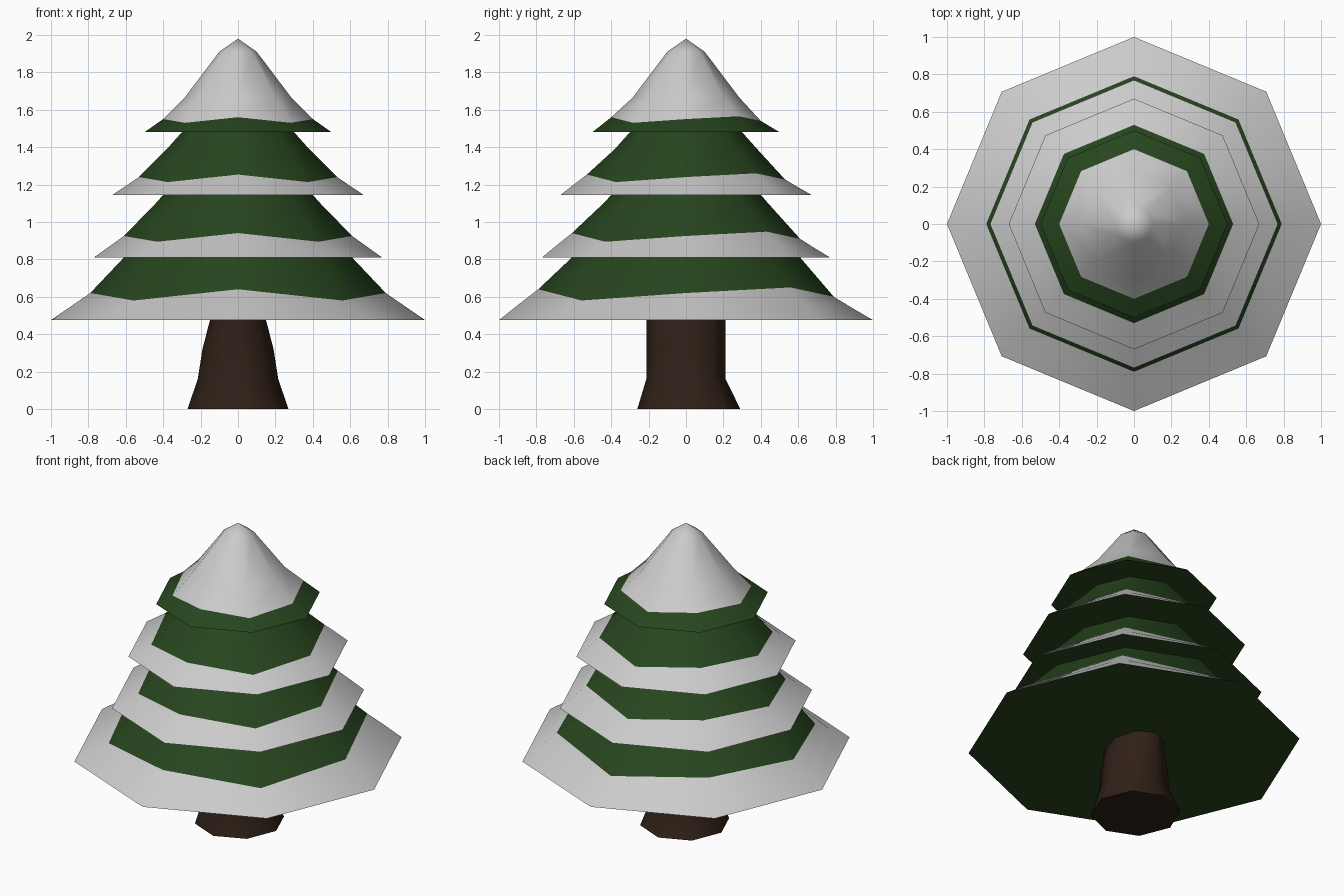
import bpy, bmesh, math

if "Cube" in bpy.data.objects:
    bpy.data.objects.remove(bpy.data.objects["Cube"])

SIDES = 8
# height wobble of the snow line around the tree, starting at +x, counter-clockwise
WOBBLE = [0.0, 0.03, -0.02, 0.03, 0.0, -0.04, 0.02, -0.04]


def material(name, rgb):
    m = bpy.data.materials.new(name)
    m.diffuse_color = (*rgb, 1)
    m.use_nodes = True
    m.node_tree.nodes["Principled BSDF"].inputs["Base Color"].default_value = m.diffuse_color
    return m


green = material("needle_green", (0.02, 0.06, 0.013))
brown = material("bark_brown", (0.03, 0.015, 0.009))
white = material("snow_white", (0.8, 0.8, 0.8))


def ring(rx, z, ry=None, cy=0.0, wobble=0.0):
    """One eight-sided ring of points."""
    ry = rx if ry is None else ry
    pts = []
    for i in range(SIDES):
        a = math.tau * i / SIDES
        pts.append((rx * math.cos(a), cy + ry * math.sin(a), z + wobble * WOBBLE[i]))
    return pts


def loft(name, rings, mat, cap_bottom=False, cap_top=False, tip=None):
    """Skin a stack of rings, optionally closed by caps or a tip point."""
    bm = bmesh.new()
    loops = [[bm.verts.new(p) for p in r] for r in rings]
    for lo, hi in zip(loops, loops[1:]):
        for i in range(SIDES):
            j = (i + 1) % SIDES
            bm.faces.new((lo[i], lo[j], hi[j], hi[i]))
    if cap_bottom:
        bm.faces.new(loops[0][::-1])
    if cap_top:
        bm.faces.new(loops[-1])
    if tip is not None:
        t = bm.verts.new((0, 0, tip))
        for i in range(SIDES):
            bm.faces.new((loops[-1][i], loops[-1][(i + 1) % SIDES], t))
    mesh = bpy.data.meshes.new(name)
    bm.to_mesh(mesh)
    bm.free()
    mesh.materials.append(mat)
    ob = bpy.data.objects.new(name, mesh)
    bpy.context.collection.objects.link(ob)
    bpy.ops.object.select_all(action='DESELECT')
    ob.select_set(True)
    bpy.context.view_layer.objects.active = ob
    bpy.ops.object.shade_smooth_by_angle(angle=math.radians(60))
    return ob


# trunk, flared at the foot and narrowing sideways
loft("trunk", [ring(0.27, 0, 0.275, 0.015), ring(0.215, 0.16, 0.212),
               ring(0.19, 0.32, 0.212), ring(0.15, 0.475, 0.212)],
     brown, cap_bottom=True)

# lower tiers: rim radius, rim z, snow line radius, snow line z, points above
tiers = [
    (1.00, 0.475, 0.79, 0.62, [(0.61, 0.81)]),
    (0.77, 0.81, 0.61, 0.925, [(0.43, 1.11), (0.40, 1.145)]),
    (0.67, 1.145, 0.53, 1.24, [(0.38, 1.39), (0.30, 1.48)]),
]
inner = None
for n, (r, z, sr, sz, upper) in enumerate(tiers, 1):
    line = ring(sr, sz, wobble=sr / 0.79)
    middle = ring((r + sr) / 2, (z + sz) / 2, wobble=sr / 1.4)
    loft(f"snow_band_{n}", [ring(r, z), middle, line], white)
    loft(f"branch_tier_{n}", [line] + [ring(*p) for p in upper], green)
    # flat underside reaching in to the tier below
    under = [ring(r, z)] if inner is None else [ring(inner, z), ring(r, z)]
    loft(f"tier_underside_{n}", under, green, cap_bottom=inner is None)
    inner = upper[-1][0]

# top tier: green skirt with a full snow cap
line = ring(0.40, 1.55, wobble=0.5)
loft("branch_tier_4", [ring(inner, 1.48), ring(0.50, 1.48), line], green)
loft("snow_cap", [line, ring(0.285, 1.665), ring(0.10, 1.91)], white, tip=1.98)
